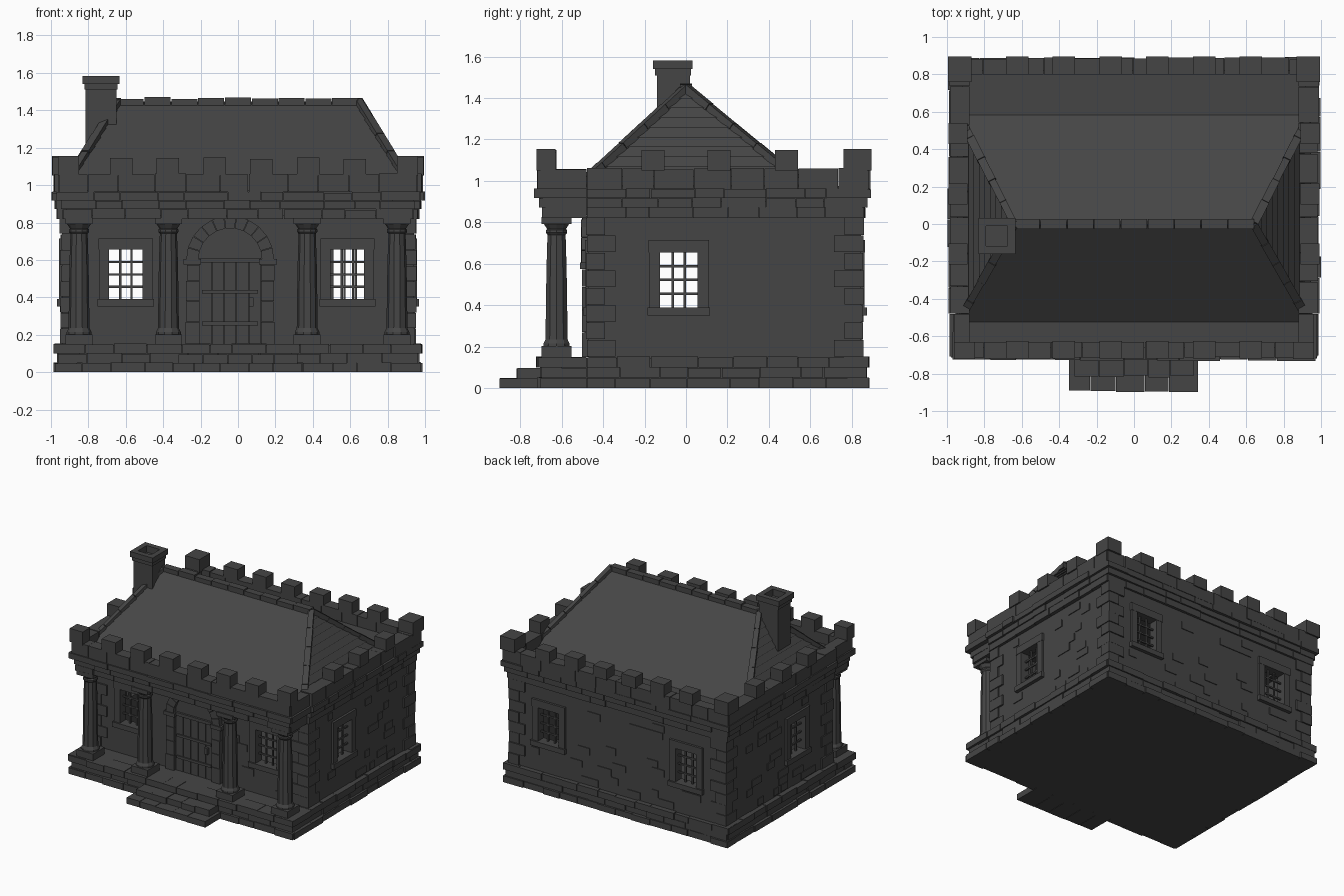
import bpy, bmesh, math, random
from mathutils import Vector, Matrix

if "Cube" in bpy.data.objects:
    bpy.data.objects.remove(bpy.data.objects["Cube"])

random.seed(4)
stone = bpy.data.materials.new("dark grey stone")
stone.diffuse_color = (0.06, 0.06, 0.06, 1)
stone.use_nodes = True
stone.node_tree.nodes["Principled BSDF"].inputs["Base Color"].default_value = stone.diffuse_color


def finish(bm, name):
    bmesh.ops.recalc_face_normals(bm, faces=bm.faces)
    me = bpy.data.meshes.new(name)
    bm.to_mesh(me)
    bm.free()
    me.materials.append(stone)
    ob = bpy.data.objects.new(name, me)
    bpy.context.collection.objects.link(ob)
    return ob


def hull8(bm, lower, upper):
    """Solid between two four-cornered loops."""
    a = [bm.verts.new(p) for p in lower]
    b = [bm.verts.new(p) for p in upper]
    bm.faces.new(a[::-1])
    bm.faces.new(b)
    for i in range(4):
        j = (i + 1) % 4
        bm.faces.new((a[i], a[j], b[j], b[i]))


def rect(x0, x1, y0, y1, z):
    return [(x0, y0, z), (x1, y0, z), (x1, y1, z), (x0, y1, z)]


def box(bm, x0, x1, y0, y1, z0, z1):
    x0, x1 = sorted((x0, x1))
    y0, y1 = sorted((y0, y1))
    hull8(bm, rect(x0, x1, y0, y1, z0), rect(x0, x1, y0, y1, z1))


# Walls: outer face position, and box placed by (along, outward, up)
WALL = {"front": ("x", -0.47, -1), "back": ("x", 0.845, 1),
        "right": ("y", 0.94, 1), "left": ("y", -0.94, -1)}


def wbox(bm, wall, u0, u1, d0, d1, z0, z1):
    axis, c, s = WALL[wall]
    if axis == "x":
        box(bm, u0, u1, c + s * d0, c + s * d1, z0, z1)
    else:
        box(bm, c + s * d0, c + s * d1, u0, u1, z0, z1)


def run(bm, axis, a0, a1, outer, inner, z0, z1, size=0.17, jit=0.006):
    """Row of uneven stones along one axis."""
    n = max(1, round((a1 - a0) / size))
    cuts = [a0 + (a1 - a0) * (i + (random.uniform(-.2, .2) if 0 < i < n else 0)) / n for i in range(n + 1)]
    s = 1 if outer > inner else -1
    for p, q in zip(cuts, cuts[1:]):
        o = outer + s * random.uniform(-jit, jit)
        z = z1 + random.uniform(-.004, .003)
        if axis == "x":
            box(bm, p + .0015, q - .0015, o, inner, z0, z)
        else:
            box(bm, o, inner, p + .0015, q - .0015, z0, z)


def ring(name, hx, yf, yb, t, z0, z1, inset=0.03):
    """Stone course round the building, narrower at the porch."""
    bm = bmesh.new()
    run(bm, "x", -hx + inset, hx - inset, yf, yf + t, z0, z1)
    run(bm, "x", -hx, hx, yb, yb - t, z0, z1)
    for s in (-1, 1):
        run(bm, "y", -0.48, yb - .01, s * hx, s * (hx - t - .02), z0, z1)
        run(bm, "y", yf + .01, -0.48, s * (hx - inset), s * (hx - t - .02), z0, z1)
    return finish(bm, name)


# Plinth, platform and entrance steps
bm = bmesh.new()
box(bm, -.95, .95, -.68, .85, 0, .146)
finish(bm, "platform")
ring("plinth_bottom", .98, -.715, .88, .1, 0, .05, 0)
ring("plinth_middle", .965, -.70, .868, .1, .05, .1, 0)
ring("plinth_top", .98, -.72, .88, .12, .1, .15, 0)
bm = bmesh.new()
run(bm, "x", -.35, .345, -.895, -.69, 0, .046, .14)
run(bm, "x", -.32, .32, -.815, -.69, .046, .096, .14)
finish(bm, "entrance_steps")

# Walls with window openings
W, Z0, Z1 = 0.09, 0.39, 0.655
openings = {"front": (-.6, .585), "back": (-.6, .6), "right": (-.035,), "left": (-.035,)}
spans = {"front": (-.94, .94), "back": (-.94, .94), "right": (-.41, .785), "left": (-.41, .785)}
bm = bmesh.new()
for wall, us in openings.items():
    a, b = spans[wall]
    wbox(bm, wall, a, b, -.06, 0, .14, Z0)
    wbox(bm, wall, a, b, -.06, 0, Z1, .9)
    edges = [a] + [e for u in us for e in (u - W, u + W)] + [b]
    for p, q in zip(edges[::2], edges[1::2]):
        wbox(bm, wall, p, q, -.06, 0, Z0, Z1)
finish(bm, "walls")

# Window surrounds, sills and bars
fr, bars = bmesh.new(), bmesh.new()
for wall, us in openings.items():
    for u in us:
        for s in (-1, 1):
            wbox(fr, wall, u + s * W, u + s * .143, -.01, .016, Z0, Z1)
        wbox(fr, wall, u - .145, u + .145, -.01, .018, Z1, .715)
        wbox(fr, wall, u - .15, u + .15, -.01, .028, .35, Z0)
        for k in (-1, 1):
            wbox(bars, wall, u + k * .03 - .006, u + k * .03 + .006, -.034, -.022, Z0, Z1)
        for k in range(3):
            z = Z0 + (k + 1) * (Z1 - Z0) / 4
            wbox(bars, wall, u - W, u + W, -.032, -.02, z - .006, z + .006)
finish(fr, "window_surrounds")
finish(bars, "window_bars")

# Corner quoins and raised bricks
bm = bmesh.new()
for sx in (-1, 1):
    for y, sy in ((-.47, -1), (.845, 1)):
        for i in range(8):
            lx, ly = (.13, .08) if i % 2 else (.08, .13)
            z = .15 + i * .084
            e = .01 + random.uniform(-.004, .004)
            box(bm, sx * (.94 - lx), sx * (.94 + e), y - sy * ly, y + sy * e, z + .002, z + .082)
finish(bm, "corner_quoins")
bm = bmesh.new()
for wall, us in openings.items():
    a, b = spans[wall]
    for i in range(26):
        u, row, l = random.uniform(a + .2, b - .2), random.randrange(11), random.uniform(.05, .13)
        z = .16 + row * .058
        if any(abs(u - c) < .23 and .29 < z < .73 for c in us) or (wall == "front" and abs(u + .04) < .32):
            continue
        wbox(bm, wall, u - l / 2, u + l / 2, -.01, .006, z, z + .054)
finish(bm, "raised_bricks")

# Arched doorway: jambs, voussoirs, tympanum
cx, spring = -.042, .6
bm = bmesh.new()
for s in (-1, 1):
    run_z = [.15, .27, .38, .49, .575]
    for p, q in zip(run_z, run_z[1:]):
        wbox(bm, "front", cx + s * .165, cx + s * (.235 + random.uniform(-.006, .006)), -.01, .033, p, q - .003)
    wbox(bm, "front", cx + s * .155, cx + s * .25, -.01, .042, .575, .605)


def arc(r, a, y):
    return (cx + r * math.cos(a), y, spring + r * math.sin(a))


N = 11
for i in range(N):
    a0, a1 = math.pi * i / N + .006, math.pi * (i + 1) / N - .006
    y = -.505 + random.uniform(-.005, .005)
    quad = [(.17, a0), (.235, a0), (.235, a1), (.17, a1)]
    hull8(bm, [arc(r, a, -.46) for r, a in quad], [arc(r, a, y) for r, a in quad])
fan = [bm.verts.new(arc(.172, math.pi * i / 16, -.476)) for i in range(17)]
bm.faces.new(fan)
finish(bm, "door_arch")

# Plank door with straps and handle
bm = bmesh.new()
for i in range(5):
    x = cx - .165 + i * .066
    wbox(bm, "front", x + .002, x + .064, -.01, .012 + random.uniform(-.002, .002), .15, .6)
for z in (.25, .42):
    wbox(bm, "front", cx - .15, cx + .15, 0, .02, z, z + .02)
wbox(bm, "front", cx - .165, cx + .165, 0, .022, .585, .61)
wbox(bm, "front", cx + .1, cx + .125, 0, .032, .35, .4)
finish(bm, "door")

# Porch columns, lathed
profile = [(.066, .2), (.066, .215), (.056, .235), (.054, .4), (.051, .58), (.046, .74),
           (.054, .75), (.054, .762), (.048, .768), (.066, .795)]
S = 10
for n, x in enumerate((-.85, -.372, .37, .85)):
    bm = bmesh.new()
    rings = [[bm.verts.new((x + r * math.cos(2 * math.pi * k / S), -.625 + r * math.sin(2 * math.pi * k / S), z))
              for k in range(S)] for r, z in profile]
    for lo, hi in zip(rings, rings[1:]):
        for k in range(S):
            bm.faces.new((lo[k], lo[(k + 1) % S], hi[(k + 1) % S], hi[k]))
    box(bm, x - .072, x + .072, -.697, -.553, .148, .202)
    box(bm, x - .072, x + .072, -.697, -.553, .793, .825)
    finish(bm, f"column_{n + 1}")

# Entablature, cornice, parapet and deck
ring("architrave", .965, -.69, .862, .12, .82, .872, .03)
ring("frieze", .975, -.705, .872, .13, .872, .918, .03)
ring("cornice", .993, -.728, .89, .15, .918, .962, .02)
ring("parapet", .985, -.715, .885, .085, .962, 1.06, .03)
bm = bmesh.new()
box(bm, -.92, .92, -.66, .82, .835, .975)
finish(bm, "roof_deck")

# Battlements
bm = bmesh.new()
for x in (-.625, -.375, -.125, .125, .375, .625):
    for y0, y1 in ((-.72, -.625), (.8, .895)):
        box(bm, x - .06, x + .06, y0, y1, 1.05, 1.145 + random.uniform(-.008, .008))
for s in (-1, 1):
    for y in (-.16, .16, .485):
        box(bm, s * .89, s * .992, y - .056, y + .056, 1.05, 1.15)
    box(bm, s * .85, s * .963, -.722, -.63, 1.05, 1.155)
    box(bm, s * .87, s * .995, .76, .895, 1.05, 1.155)
finish(bm, "battlements")

# Hipped roof in overlapping board courses
def roof(t, out, dz=0):
    hx = .93 + (.64 - .93) * t + out
    return rect(-hx, hx, -.51 * (1 - t) - out, .57 * (1 - t) + out, .975 + .47 * t + dz)


bm = bmesh.new()
C = 10
for i in range(C):
    hull8(bm, roof(i / C, .014), roof((i + 1) / C, .001, .002))
finish(bm, "roof_boards")


# Ridge and hip caps
def beam(bm, p, q, w):
    p, q = Vector(p), Vector(q)
    m = Matrix.Translation((p + q) / 2) @ (q - p).to_track_quat("X", "Z").to_matrix().to_4x4()
    bmesh.ops.create_cube(bm, size=1, matrix=m @ Matrix.Diagonal((((q - p).length), w, w * .8, 1)))


bm = bmesh.new()
for i in range(9):
    x = -.645 + i * 1.29 / 9
    box(bm, x + .002, x + .141, -.028, .028, 1.425, 1.466 + random.uniform(-.006, .004))
for s in (-1, 1):
    for y in (-.51, .57):
        a, b = Vector((s * .93, y, .98)), Vector((s * .64, 0, 1.45))
        for k in range(5):
            beam(bm, a.lerp(b, k / 5 + .004), a.lerp(b, (k + 1) / 5), .042 + random.uniform(-.005, .005))
finish(bm, "roof_ridge_caps")

# Chimney with hollow cap
bm = bmesh.new()
box(bm, -.815, -.65, -.14, .02, .97, 1.53)
for x0, x1, y0, y1 in ((-.832, -.79, -.16, .032), (-.675, -.633, -.16, .032),
                       (-.79, -.675, -.16, -.118), (-.79, -.675, -.01, .032)):
    box(bm, x0, x1, y0, y1, 1.54, 1.582)
    box(bm, max(x0, -.822), min(x1, -.643), max(y0, -.15), min(y1, .024), 1.51, 1.54)
finish(bm, "chimney")
